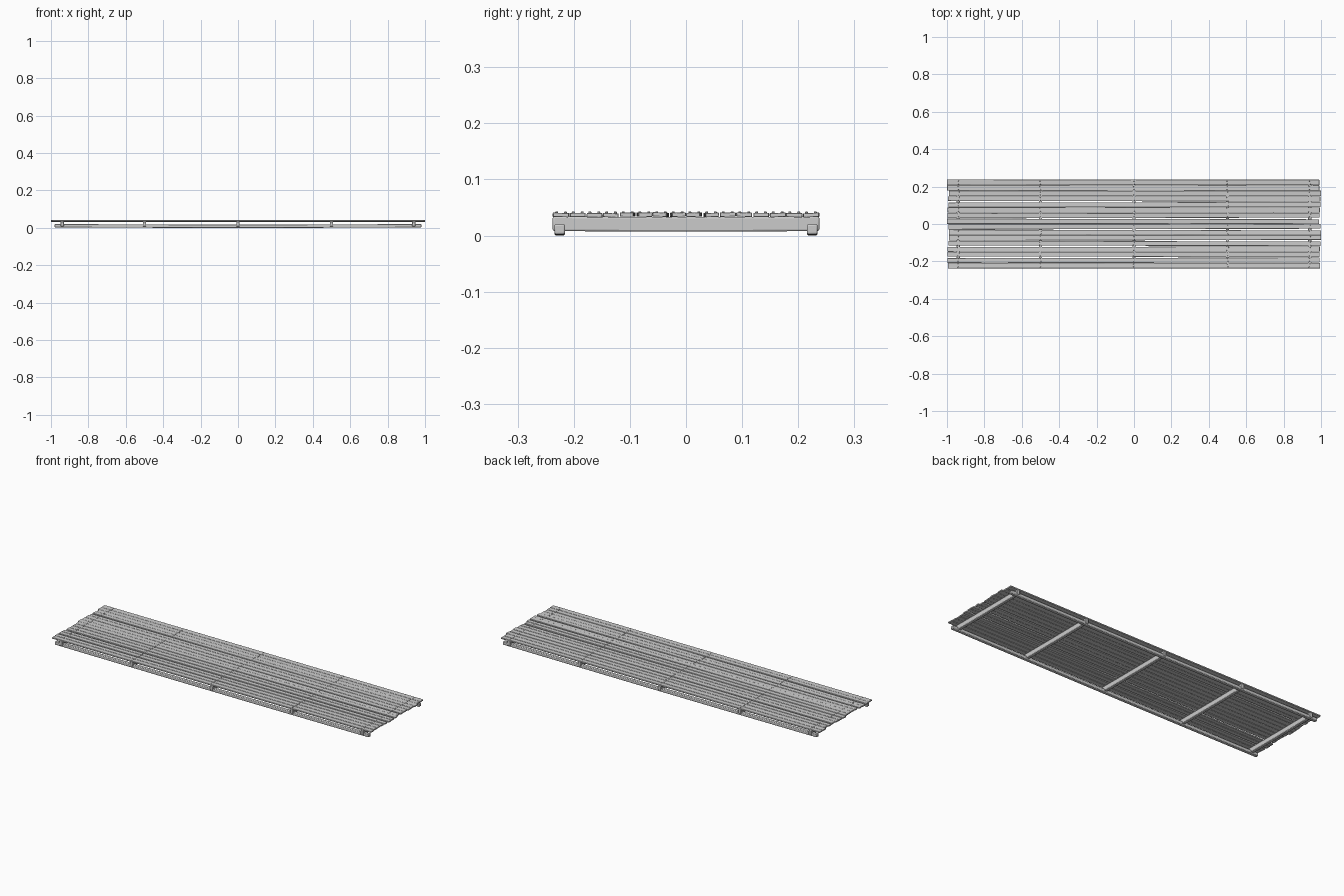
import bpy, bmesh, math, random
from mathutils import Matrix

random.seed(4)
if "Cube" in bpy.data.objects:
    bpy.data.objects.remove(bpy.data.objects["Cube"], do_unlink=True)

grey = bpy.data.materials.new("weathered_grey")
grey.use_nodes = True
COLOUR = (0.6, 0.6, 0.6, 1)
grey.diffuse_color = COLOUR
grey.node_tree.nodes["Principled BSDF"].inputs["Base Color"].default_value = COLOUR


def finish(name, bm, bevel=0.0, angle=50):
    """Turn a bmesh into a shaded object with a softened edge."""
    bmesh.ops.recalc_face_normals(bm, faces=bm.faces)
    mesh = bpy.data.meshes.new(name)
    bm.to_mesh(mesh)
    bm.free()
    mesh.materials.append(grey)
    obj = bpy.data.objects.new(name, mesh)
    bpy.context.collection.objects.link(obj)
    if bevel:
        mod = obj.modifiers.new("soft_edges", "BEVEL")
        mod.width = bevel
        mod.segments = 2
        mod.limit_method = "ANGLE"
    bpy.ops.object.select_all(action="DESELECT")
    obj.select_set(True)
    bpy.context.view_layer.objects.active = obj
    bpy.ops.object.shade_smooth_by_angle(angle=math.radians(angle))
    return obj


def loft(sections):
    """Join rectangular sections (x, y0, y1, z0, z1) into a closed bar."""
    bm = bmesh.new()
    rings = [[bm.verts.new((x, y, z)) for y, z in
              ((y0, z0), (y1, z0), (y1, z1), (y0, z1))]
             for x, y0, y1, z0, z1 in sections]
    for a, b in zip(rings, rings[1:]):
        for i in range(4):
            j = (i + 1) % 4
            bm.faces.new((a[i], a[j], b[j], b[i]))
    bm.faces.new(rings[0])
    bm.faces.new(rings[-1])
    return bm


def bowed_bar(name, length, width, z0, z1, centre, turn=0.0, sag=0.002):
    """A squared timber that dips slightly in the middle."""
    sections = []
    for i in range(9):
        t = i / 4 - 1
        dip = sag * (1 - t * t)
        sections.append((t * length / 2, -width / 2, width / 2, z0 - dip, z1 - dip))
    bm = loft(sections)
    bm.transform(Matrix.Translation((*centre, 0)) @ Matrix.Rotation(turn, 4, "Z"))
    return finish(name, bm, 0.003)


# Two long rails underneath
for side, name in ((-1, "front_rail"), (1, "back_rail")):
    bowed_bar(name, 1.96, 0.019, 0.002, 0.02, (0, side * 0.225))

# Five cross beams
BEAMS = (-0.94, -0.5, 0, 0.5, 0.94)
for x in BEAMS:
    bowed_bar("cross_beam", 0.475, 0.018, 0.008, 0.034, (x, 0), math.pi / 2, 0.001)

# Deck planks with uneven tapering gaps
COUNT, PITCH, TOP = 16, 0.0297, 0.0405
WIDE_LEFT, WIDE_RIGHT = (2, 4, 12), (5, 7, 9)


def edge_gap(wide, i):
    return 0.0045 if i in wide else random.uniform(0.0003, 0.0012)


low_x = [edge_gap(WIDE_LEFT, i) for i in range(COUNT + 1)]
high_x = [edge_gap(WIDE_RIGHT, i) for i in range(COUNT + 1)]
nails = bmesh.new()

for p in range(COUNT):
    base = (p - COUNT / 2) * PITCH
    shift = random.uniform(-0.005, 0.005)
    roll = random.uniform(-0.05, 0.05)
    lift = random.uniform(-0.0008, 0.0006)
    sections = []
    for i in range(9):
        t = i / 8
        wobble = random.uniform(-0.0004, 0.0004)
        y0 = base + low_x[p] * (1 - t) + high_x[p] * t + wobble
        y1 = base + PITCH - low_x[p + 1] * (1 - t) - high_x[p + 1] * t + wobble
        sections.append(((2 * t - 1) * 0.995 + shift, y0, y1,
                         TOP - 0.0075 + lift, TOP + lift))
    bm = loft(sections)
    mid = Matrix.Translation((0, base + PITCH / 2, TOP))
    bm.transform(mid @ Matrix.Rotation(roll, 4, "X") @ mid.inverted())
    finish("deck_plank", bm, 0.0012)

    # Two nail heads where the plank crosses each beam
    for x in BEAMS:
        for side in (-1, 1):
            spot = (x + random.uniform(-0.004, 0.004),
                    base + PITCH / 2 + side * 0.008, TOP + 0.0004)
            bmesh.ops.create_cone(nails, cap_ends=True, segments=8,
                                  radius1=0.0032, radius2=0.0022, depth=0.003,
                                  matrix=Matrix.Translation(spot))

finish("nail_heads", nails, angle=30)
